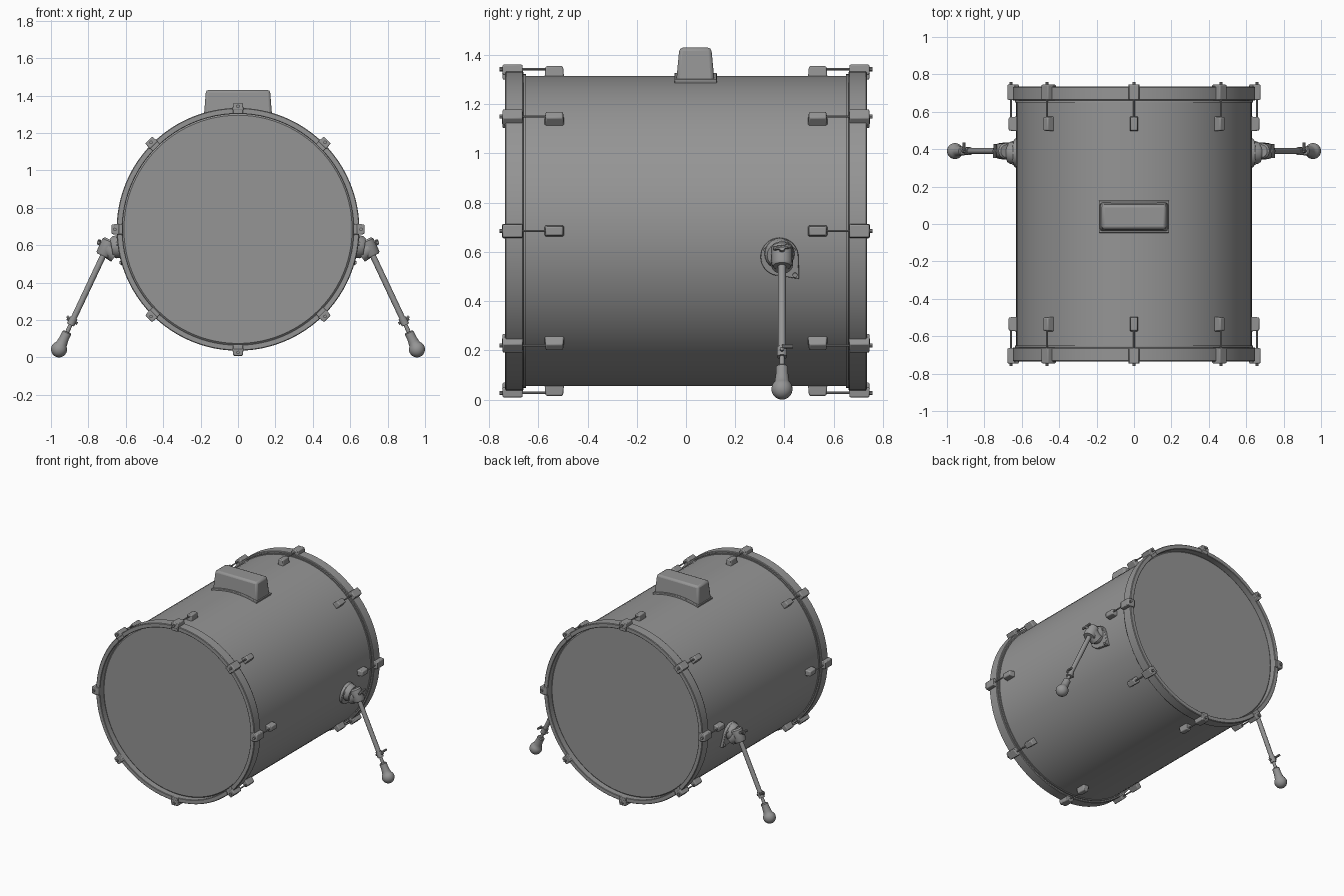
import bpy, bmesh, math
from mathutils import Matrix, Vector

cube = bpy.data.objects.get("Cube")
if cube:
    bpy.data.objects.remove(cube, do_unlink=True)

GREY = (0.3, 0.3, 0.3, 1)
grey = bpy.data.materials.new("plain grey")
grey.use_nodes = True
grey.diffuse_color = GREY
grey.node_tree.nodes["Principled BSDF"].inputs["Base Color"].default_value = GREY

CZ = 0.685          # height of the drum axis
R = 0.63            # shell radius
HALF = 0.735        # half the drum length
CENTRE = Vector((0, 0, CZ))
parts = []


def finish(name, bm, mirror=None, bevel=0):
    bmesh.ops.recalc_face_normals(bm, faces=bm.faces[:])
    mesh = bpy.data.meshes.new(name)
    bm.to_mesh(mesh)
    bm.free()
    mesh.materials.append(grey)
    ob = bpy.data.objects.new(name, mesh)
    bpy.context.collection.objects.link(ob)
    if bevel:
        m = ob.modifiers.new("Bevel", "BEVEL")
        m.width, m.segments, m.limit_method = bevel, 2, "ANGLE"
    if mirror is not None:
        m = ob.modifiers.new("Mirror", "MIRROR")
        m.use_axis = [i == mirror for i in range(3)]
    parts.append(ob)
    return ob


def lathe(name, profile, origin, axis, steps=24, closed=False, **kw):
    """Spin (radius, distance along axis) points around the axis."""
    bm = bmesh.new()
    origin, axis = Vector(origin), Vector(axis).normalized()
    side = axis.orthogonal().normalized()
    vs = [bm.verts.new(origin + side * r + axis * h) for r, h in profile]
    pairs = list(zip(vs, vs[1:])) + ([(vs[-1], vs[0])] if closed else [])
    es = [bm.edges.new(p) for p in pairs]
    bmesh.ops.spin(bm, geom=vs + es, cent=origin, axis=axis,
                   angle=math.tau, steps=steps, use_merge=True)
    bmesh.ops.remove_doubles(bm, verts=bm.verts[:], dist=1e-5)
    return finish(name, bm, **kw)


def rod(name, a, b, r, steps=16, **kw):
    a, b = Vector(a), Vector(b)
    n = (b - a).length
    return lathe(name, [(0, 0), (r, 0), (r, n), (0, n)], a, b - a, steps, **kw)


def prism(name, outline, matrix, depth, **kw):
    """Extrude a flat outline along its own z, then place it."""
    bm = bmesh.new()
    f = bm.faces.new([bm.verts.new((x, y, 0)) for x, y in outline])
    ext = bmesh.ops.extrude_face_region(bm, geom=[f], use_keep_orig=True)["geom"]
    bmesh.ops.translate(bm, vec=(0, 0, depth),
                        verts=[v for v in ext if isinstance(v, bmesh.types.BMVert)])
    bm.transform(matrix)
    return finish(name, bm, **kw)


def block(name, lo, hi, taper=(1, 1), **kw):
    """Box between two corners, its top scaled by the taper."""
    bm = bmesh.new()
    lo, hi = Vector(lo), Vector(hi)
    size = Matrix.Diagonal(hi - lo)
    bmesh.ops.create_cube(bm, size=1)
    for v in bm.verts:
        if v.co.z > 0:
            v.co.x *= taper[0]
            v.co.y *= taper[1]
        v.co = (lo + hi) / 2 + size @ v.co
    return finish(name, bm, **kw)


# Shell, heads and hoops
lathe("shell", [(R, -0.7), (R, 0.7)], CENTRE, (0, 1, 0), 96)
for name, s in (("front", -1), ("back", 1)):
    lathe(name + "_head", [(0, 0.695), (0.61, 0.695), (0.622, 0.685), (0.637, 0.66),
                           (0.637, 0.65), (R, 0.65)], CENTRE, (0, s, 0), 96)
    lathe(name + "_hoop", [(0.617, 0.665), (0.617, HALF - 0.003), (0.62, HALF),
                           (0.645, HALF), (0.649, HALF - 0.004), (0.649, 0.665),
                           (0.645, 0.661), (0.62, 0.661)],
          CENTRE, (0, s, 0), 96, closed=True)

# Tuning hardware: one set at the top, repeated round the drum
hardware = [
    block("claw", (-0.03, 0.662, 0.636), (0.03, 0.747, 0.676), (0.85, 0.95),
          mirror=1, bevel=0.005),
    block("claw_lip", (-0.027, 0.73, 0.616), (0.027, 0.745, 0.645), mirror=1, bevel=0.004),
    block("lug", (-0.023, 0.495, 0.62), (0.023, 0.575, 0.67), (0.8, 0.88),
          mirror=1, bevel=0.006),
    rod("tension_rod", (0, 0.54, 0.658), (0, 0.75, 0.658), 0.005, 10, mirror=1),
    rod("rod_head", (0, 0.74, 0.658), (0, 0.758, 0.658), 0.009, 10, mirror=1),
]
for ob in hardware:
    ob.location = CENTRE
    for k in range(1, 8):
        copy = ob.copy()
        copy.rotation_euler.y = k * math.tau / 8
        bpy.context.collection.objects.link(copy)

# Top mount: curved base plate and tapered housing
arc = [math.radians(a) for a in range(-17, 18, 2)]
outline = [(r * math.sin(a), r * math.cos(a))
           for r, angles in ((0.643, arc), (0.62, arc[::-1])) for a in angles]
stand = Matrix.Translation((0, 0.125, CZ)) @ Matrix.Rotation(math.pi / 2, 4, "X")
prism("mount_plate", outline, stand, 0.172, bevel=0.003)
block("mount_housing", (-0.184, -0.042, 1.27), (0.184, 0.118, 1.43), (0.93, 0.81), bevel=0.014)

# Leg bracket: round plate with one square corner, lying on the shell
LY = 0.39
tilt = Matrix.Rotation(math.radians(9.5), 4, "Y")
out = tilt @ Vector((1, 0, 0))
seat = CENTRE + out * 0.615 + Vector((0, 0.38, 0))
ring = [(0.077 * math.cos(math.radians(a)), 0.077 * math.sin(math.radians(a)))
        for a in range(0, 271, 10)] + [(0.08, -0.09)]
# Local x, y, z of the outline become world y, z, x
swap = Matrix(((0, 0, 1, 0), (1, 0, 0, 0), (0, 1, 0, 0), (0, 0, 0, 1)))
prism("bracket_plate", ring, Matrix.Translation(seat) @ tilt @ swap, 0.032,
      mirror=0, bevel=0.004)
for y, z in ((-0.055, 0.03), (0.055, 0.03), (0.063, -0.073)):
    p = seat + tilt @ Vector((0.025, y, z))
    rod("bracket_screw", p, p + out * 0.014, 0.01, 12, mirror=0)
lathe("bracket_boss", [(0, 0), (0.062, 0), (0.06, 0.035), (0.05, 0.05), (0, 0.05)],
      seat + out * 0.02 + Vector((0, 0, 0.015)), out, mirror=0)

# Leg: clamp, tube, collar, inner rod and rubber foot along one slanted line
foot = Vector((0.957, LY, 0.043))
hip = Vector((0.69, LY, 0.61))
along = (foot - hip).normalized()
across = Vector((-along.z, 0, along.x))


def on_leg(d, off=0.0, y=0.0):
    return hip + along * d + across * off + Vector((0, y, 0))


lathe("leg_clamp", [(0, -0.02), (0.034, -0.02), (0.042, -0.01), (0.042, 0.065),
                    (0.036, 0.075), (0, 0.075)], hip, along, mirror=0)
rod("clamp_neck", on_leg(0.04, -0.06), on_leg(0.03), 0.045, mirror=0)
rod("clamp_bolt", on_leg(0.02, 0.03), on_leg(0.02, 0.058), 0.012, 12, mirror=0)
rod("clamp_wing", on_leg(0.02, 0.052, -0.036), on_leg(0.01, 0.052, 0.036), 0.009, 10, mirror=0)
rod("leg_tube", on_leg(0.05), on_leg(0.47), 0.016, mirror=0)
rod("leg_collar", on_leg(0.44), on_leg(0.482), 0.021, mirror=0)
rod("collar_bolt", on_leg(0.46, -0.03), on_leg(0.46, 0.032), 0.008, 10, mirror=0)
rod("collar_wing", on_leg(0.45, 0.03), on_leg(0.45, 0.03, 0.045), 0.008, 10, mirror=0)
rod("leg_rod", on_leg(0.46), on_leg(0.6), 0.011, mirror=0)
ball = [(0.043 * math.sin(t), 0.043 * math.cos(t))
        for t in [math.radians(a) for a in range(0, 136, 15)]]
lathe("rubber_foot", ball + [(0.028, -0.045), (0.025, -0.07), (0.025, -0.098),
                             (0.02, -0.104), (0, -0.104)], foot, along, mirror=0)

# Smooth curved surfaces, keeping hard edges
bpy.ops.object.select_all(action="DESELECT")
for ob in parts:
    ob.select_set(True)
bpy.context.view_layer.objects.active = parts[0]
bpy.ops.object.shade_smooth_by_angle(angle=math.radians(35))
